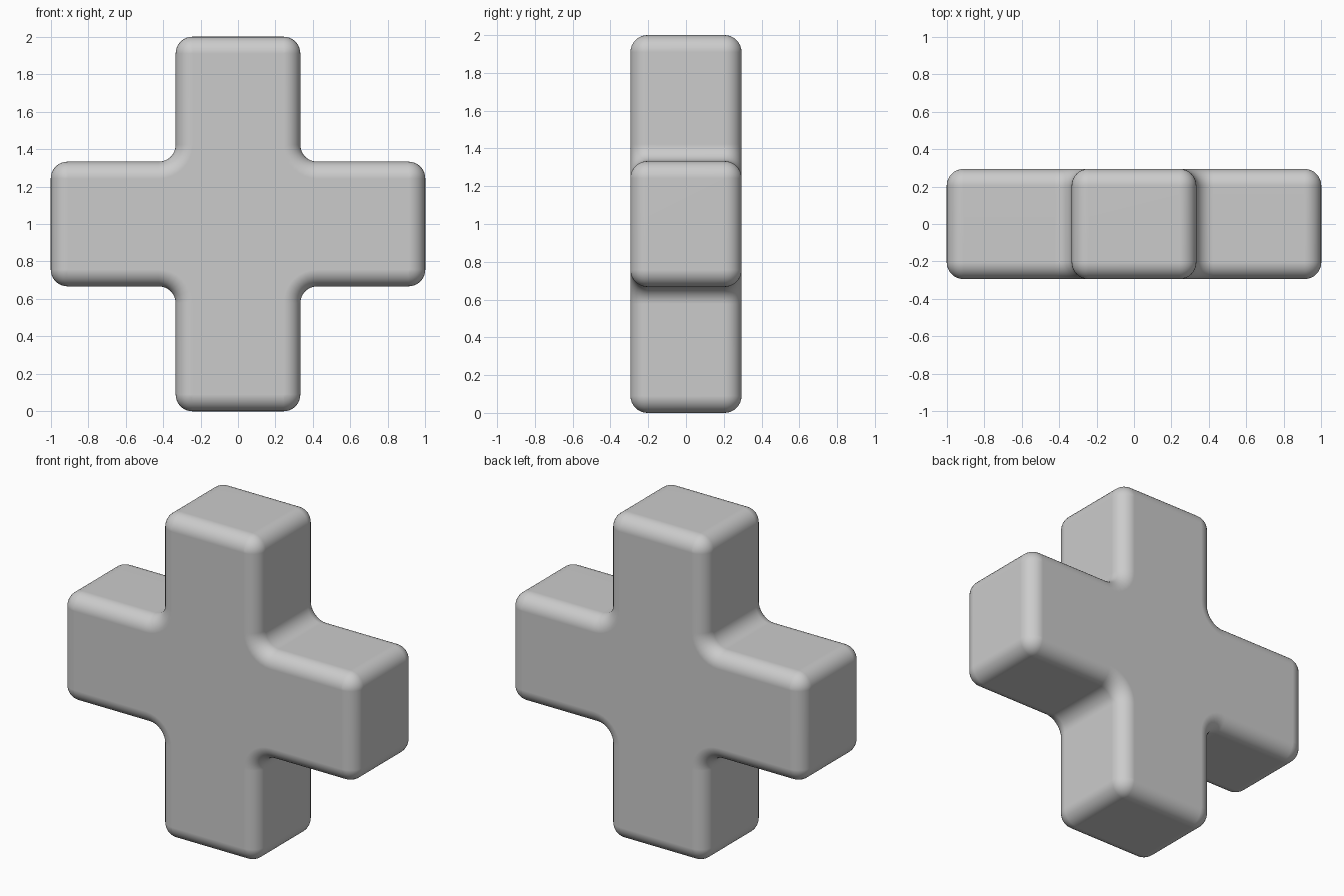
import bpy, bmesh
from math import sin, cos, pi

if "Cube" in bpy.data.objects:
    bpy.data.objects.remove(bpy.data.objects["Cube"])

HALF, W, D = 1.0, 0.333, 0.294   # arm reach, arm half width, half depth
R, N = 0.09, 8                   # rounding radius, segments per quarter arc


def outline(inset):
    """Rounded plus outline, shrunk inwards by inset."""
    arm = [(HALF - R, -W + R, R - inset, -pi / 2, 0),
           (HALF - R, W - R, R - inset, 0, pi / 2),
           (W + R, W + R, R + inset, 1.5 * pi, pi)]
    pts = []
    for q in range(4):
        c, s = cos(q * pi / 2), sin(q * pi / 2)
        for cx, cz, r, a0, a1 in arm:
            for i in range(N + 1):
                a = a0 + (a1 - a0) * i / N
                x, z = cx + r * cos(a), cz + r * sin(a)
                pts.append((x * c - z * s, x * s + z * c))
    return pts


# Stack of outlines from front to back, rounded at both faces
steps = [pi / 2 * i / N for i in range(N + 1)]
levels = [(R * (1 - cos(t)), -(D - R + R * sin(t))) for t in reversed(steps)]
levels += [(R * (1 - cos(t)), D - R + R * sin(t)) for t in steps]

bm = bmesh.new()
rings = [[bm.verts.new((x, y, z + HALF)) for x, z in outline(inset)]
         for inset, y in levels]
for a, b in zip(rings, rings[1:]):
    for i in range(len(a)):
        j = (i + 1) % len(a)
        bm.faces.new((a[i], a[j], b[j], b[i]))
bm.faces.new(rings[0])
bm.faces.new(rings[-1][::-1])
bmesh.ops.remove_doubles(bm, verts=bm.verts, dist=1e-5)
bmesh.ops.recalc_face_normals(bm, faces=bm.faces)

# Plus-shaped block
mesh = bpy.data.meshes.new("plus_block")
bm.to_mesh(mesh)
bm.free()
block = bpy.data.objects.new("plus_block", mesh)
bpy.context.collection.objects.link(block)
for p in mesh.polygons:
    p.use_smooth = True
normals = block.modifiers.new("flat_face_normals", 'WEIGHTED_NORMAL')
normals.keep_sharp = True
